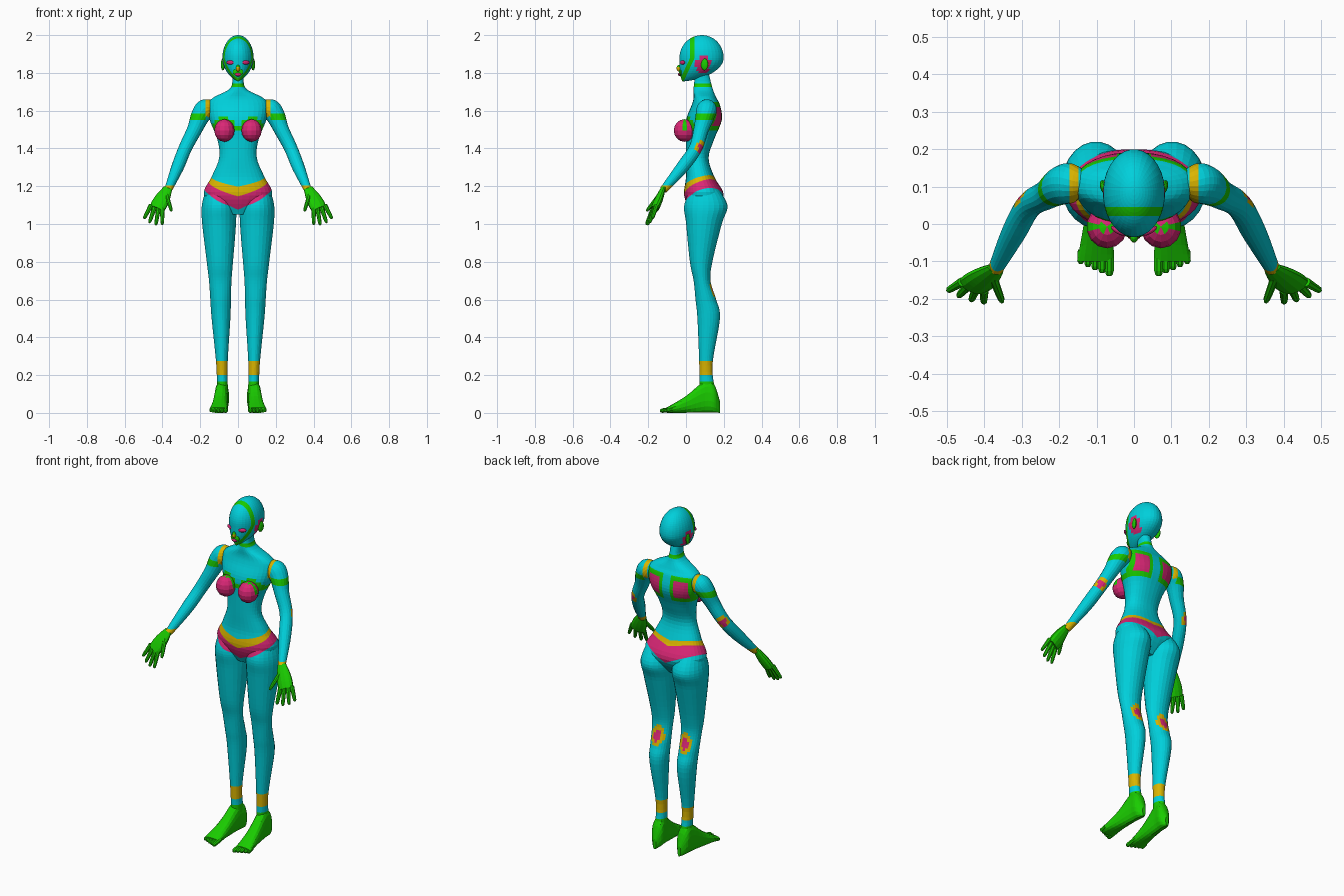
import bpy, bmesh
from math import sin, cos, pi, hypot, copysign
from mathutils import Vector, Matrix

cube = bpy.data.objects.get("Cube")
if cube:
    bpy.data.objects.remove(cube)

# ---- colours
TEAL, GREEN, PINK, YELLOW = range(4)
COLOURS = {"teal skin": (0, .63, .71), "green patch": (.01, .6, 0),
           "pink patch": (.7, .02, .18), "yellow band": (.7, .46, 0)}
MATERIALS = []
for label, colour in COLOURS.items():
    material = bpy.data.materials.new(label)
    material.use_nodes = True
    material.diffuse_color = (*colour, 1)
    shader = material.node_tree.nodes["Principled BSDF"]
    shader.inputs["Base Color"].default_value = (*colour, 1)
    MATERIALS.append(material)

ACROSS, BACK, UP = Vector((1, 0, 0)), Vector((0, 1, 0)), Vector((0, 0, 1))


# ---- helpers
def bisect(mesh, point, normal, clear=False):
    everything = mesh.verts[:] + mesh.edges[:] + mesh.faces[:]
    bmesh.ops.bisect_plane(mesh, geom=everything, plane_co=point, plane_no=normal, clear_inner=clear)


def finish(name, mesh, rule, cuts=()):
    """Cut the colour borders, keep the left half, paint it by rule and mirror it."""
    for point, normal in cuts:
        bisect(mesh, point, normal)
    bisect(mesh, Vector(), ACROSS, clear=True)
    bmesh.ops.recalc_face_normals(mesh, faces=mesh.faces[:])
    for face in mesh.faces:
        face.material_index = rule(face.calc_center_median()) if callable(rule) else rule
    data = bpy.data.meshes.new(name)
    mesh.to_mesh(data)
    mesh.free()
    for material in MATERIALS:
        data.materials.append(material)
    part = bpy.data.objects.new(name, data)
    bpy.context.collection.objects.link(part)
    part.modifiers.new("mirror", "MIRROR").use_clip = True


def smooth(rows, steps):
    """Pass a soft curve through every column of the rows."""
    rows = [Vector(row) for row in rows]
    padded = [rows[0], *rows, rows[-1]]
    result = []
    for before, start, end, after in zip(padded, rows, rows[1:], padded[3:]):
        leave, arrive = (end - before) / 2, (after - start) / 2
        for step in range(steps):
            t = step / steps
            ease = t * t * (3 - 2 * t)
            result.append(start.lerp(end, ease) + leave * t * (1 - t) ** 2 - arrive * t * t * (1 - t))
    return result + [rows[-1]]


def skin(mesh, rings, sides, power=2):
    """Join super-elliptic rings of centre and two radius vectors, and cap both ends."""
    def bend(value):
        return copysign(abs(value) ** (2 / power), value)

    angles = [2 * pi * (side + .5) / sides for side in range(sides)]
    loops = [[mesh.verts.new(centre + wide * bend(cos(a)) + deep * bend(sin(a))) for a in angles]
             for centre, wide, deep in rings]
    for lower, upper in zip(loops, loops[1:]):
        for side in range(sides):
            mesh.faces.new((lower[side - 1], lower[side], upper[side], upper[side - 1]))
    mesh.faces.new(loops[0])
    mesh.faces.new(loops[-1])
    return mesh


def upright(rows, sides, power=2, middle=lambda z: 0):
    """Rows hold height, half width, front and back."""
    rings = [(Vector((middle(z), (front + back) / 2, z)), ACROSS * wide, BACK * (back - front) / 2)
             for z, wide, front, back in rows]
    return skin(bmesh.new(), rings, sides, power)


def tube(mesh, points, radii, width, steps, sides, flat=1):
    """Sweep a changing radius along a path."""
    rows = smooth([(*point, radius) for point, radius in zip(points, radii)], steps)
    ends = [rows[0], *rows, rows[-1]]
    rings = []
    for before, row, after in zip(ends, rows, ends[2:]):
        along = (after - before).to_3d().normalized()
        deep = along.cross(width).normalized()
        rings.append((row.to_3d(), deep.cross(along) * row.w, deep * row.w * flat))
    return skin(mesh, rings, sides)


def ball(name, place, size, rule, turn=0):
    mesh = bmesh.new()
    bmesh.ops.create_uvsphere(mesh, u_segments=14, v_segments=8, radius=1)
    mesh.transform(Matrix.Translation(place) @ Matrix.Rotation(turn, 4, "Z") @ Matrix.Diagonal((*size, 1)))
    finish(name, mesh, rule)


def levels(*heights):
    return [(UP * height, UP) for height in heights]


def patch(amount, inner, outer, border):
    """Pick the colour of a bordered patch from a distance."""
    return inner if amount < 1 else border if amount < outer else TEAL


# ---- brief and belt: sloping borders made of height, side slope and back slope
BELT = ((1.2, .2, .3), (1.15, .3, .4), (1.07, .5, .3))
BELT_CUTS = [(UP * height, UP - ACROSS * side - BACK * back) for height, side, back in BELT]


def belt(p):
    top, middle, low = (height + side * p.x + back * p.y for height, side, back in BELT)
    return TEAL if p.z > top or p.z < low else YELLOW if p.z > middle else PINK


# ---- shoulder straps
STRAP = (.148, .172)
STRAP_CUTS = [(ACROSS * x, ACROSS) for x in STRAP]


def strap(p):
    return STRAP[0] < p.x < STRAP[1] and p.z > 1.57


# ---- torso with collar and shoulder blade patches
BLADE, BLADE_SIZE, BREAST = Vector((.085, .18, 1.57)), Vector((.04, 0, .05)), Vector((.072, 0, 1.495))
COLLAR = (1.725, 1.745)


def torso_rule(p):
    if p.z < 1.35:
        return belt(p)
    if COLLAR[0] < p.z < COLLAR[1]:
        return GREEN
    if strap(p):
        return YELLOW
    if p.y > .11:
        offset = p - BLADE
        reach = max(abs(offset.x) / BLADE_SIZE.x, abs(offset.z) / BLADE_SIZE.z)
        return patch(reach, PINK, 1.5, GREEN)
    rim = hypot(p.x - BREAST.x, p.z - BREAST.z)
    return GREEN if rim < .068 and p.z > BREAST.z else TEAL


torso = [(1.8, .03, .05, .12), (1.72, .04, .04, .14), (1.67, .13, .04, .16), (1.63, .16, .03, .18),
         (1.55, .15, 0, .19), (1.45, .11, 0, .15), (1.35, .1, 0, .12), (1.25, .14, 0, .15),
         (1.15, .18, -.01, .2), (1.05, .06, .03, .14)]
torso_cuts = BELT_CUTS + STRAP_CUTS + levels(*COLLAR)
for edge in (-1.5, -1, 1, 1.5):
    corner = BLADE + BLADE_SIZE * edge
    torso_cuts += [(corner, ACROSS), (corner, UP)]
finish("torso", upright(smooth(torso, 5), 32, 2.3), torso_rule, torso_cuts)

# ---- breasts
ball("breasts", BREAST - BACK * .007, (.055, .058, .06),
     lambda p: GREEN if p.z > BREAST.z and p.y < 0 and p.y > -.02 else PINK)

# ---- legs with ankle bands and knee patches
KNEE, ANKLE, FOOT_TOP = Vector((.09, .14, .655)), (.2, .275), .165


def leg_rule(p):
    if p.z > 1:
        return belt(p)
    if ANKLE[0] < p.z < ANKLE[1]:
        return YELLOW
    if p.z < FOOT_TOP:
        return GREEN
    if p.y < .1:
        return TEAL
    return patch(hypot((p.x - KNEE.x) / .022, (p.z - KNEE.z) / .032), PINK, 1.8, YELLOW)


leg = [(1.2, .06, .03, .16), (1.1, .09, -.01, .22), (1, .09, 0, .19), (.8, .07, .02, .14),
       (.7, .06, .04, .13), (.6, .055, .05, .16), (.5, .05, .06, .18), (.25, .03, .07, .14),
       (.1, .03, .07, .16)]
finish("legs", upright(smooth(leg, 6), 24, middle=lambda z: .08 + .02 * z), leg_rule,
       BELT_CUTS + levels(*ANKLE, FOOT_TOP))

# ---- feet: rows hold distance back, half width and height
foot = [(.18, .01, .06), (.15, .035, .15), (.1, .035, .17), (0, .04, .09), (-.1, .05, .03)]
rings = [(Vector((.095 - .08 * y, y, tall / 2)), ACROSS * wide, UP * tall / 2)
         for y, wide, tall in smooth(foot, 4)]
feet = skin(bmesh.new(), rings, 16, 2.4)
for toe in range(5):
    root = Vector((.066 + .019 * toe, -.07, .02))
    tip = root - BACK * (.068 - .008 * toe) - UP * .01
    thick = .013 - .001 * toe
    tube(feet, (root, root.lerp(tip, .8), tip), (thick, thick, thick / 2), ACROSS, 2, 8)
finish("feet", feet, GREEN)

# ---- arms with a green band, elbow patch and wrist band
BAND, ELBOW, CUFF = (1.55, 1.585), Vector((.298, .08, 1.4)), 1.205


def arm_rule(p):
    if strap(p):
        return YELLOW
    if p.x > STRAP[1] and BAND[0] < p.z < BAND[1]:
        return GREEN
    if p.z < CUFF:
        return YELLOW
    return patch((p - ELBOW).length / .022, PINK, 1.7, YELLOW)


arm = [(.13, .11, 1.63), (.17, .11, 1.61), (.2, .1, 1.57), (.23, .08, 1.5), (.28, .05, 1.4),
       (.32, -.02, 1.3), (.37, -.12, 1.18)]
arm_radii = (.03, .053, .05, .04, .035, .033, .02)
finish("arms", tube(bmesh.new(), arm, arm_radii, ACROSS, 6, 18), arm_rule,
       STRAP_CUTS + levels(*BAND, CUFF))

# ---- hands: a flat palm, a fan of fingers and a thumb
wrist, knuckle, spread = Vector((.37, -.12, 1.19)), Vector((.43, -.165, 1.08)), Vector((.9, .3, .3))
stations = [step / 4 for step in range(5)]
hands = tube(bmesh.new(), [wrist.lerp(knuckle, t) for t in stations],
             [.024 + .02 * sin(2 * t) for t in stations], spread, 2, 12, flat=.5)


def finger(base, reach):
    points = [base + reach * t for t in (0, .5, .9, 1)]
    tube(hands, points, (.013, .011, .009, .004), spread, 2, 8)


for number in (-1.5, -.5, .5, 1.5):
    reach = Vector((.02, -.03, -.08)) + spread * number * .014
    finger(knuckle + spread * number * .022 + UP * .01, reach * (1.2 - .15 * abs(number)))
finger(wrist.lerp(knuckle, .2), Vector((-.03, -.08, -.1)))
finish("hands", hands, GREEN)

# ---- head: round skull above the brow, tapering to the chin below it
EAR, BROW, STRIPE, SLANT = Vector((.08, .092, 1.845)), 1.88, (.022, .046), .47


def head_row(angle):
    rise, around = sin(angle), cos(angle)
    if rise > 0:
        return BROW + .12 * rise, .083 * around, .085 - .12 * around, .085 + .115 * around
    return BROW + .125 * rise, .083 * around ** 1.5, .016 * rise ** 4 - .035, .22 * around ** 1.2 - .02


def head_rule(p):
    if hypot((p.y - EAR.y) / .038, (p.z - EAR.z) / .046) < 1 and p.x > .03:
        return PINK
    drop = SLANT * min(0, p.z - BROW)
    return GREEN if STRIPE[0] < p.y - drop < STRIPE[1] else TEAL


head_cuts = levels(BROW)
for y in STRIPE:
    edge = UP * BROW + BACK * y
    head_cuts += [(edge, BACK), (edge, BACK - UP * SLANT)]
finish("head", upright([head_row(step / 10) for step in range(-15, 16)], 32), head_rule, head_cuts)

# ---- face and ears
ball("eyes", (.041, -.018, 1.855), (.023, .009, .011), PINK, turn=.5)
ball("muzzle", (0, -.027, 1.803), (.028, .01, .022), GREEN)
ball("nose", (0, -.036, 1.825), (.011, .014, .018), lambda p: YELLOW if p.z < 1.83 else GREEN)
ball("lips", (0, -.034, 1.792), (.017, .008, .009), PINK)
ball("ears", EAR + BACK * .006, (.01, .02, .032), GREEN, turn=-.3)
